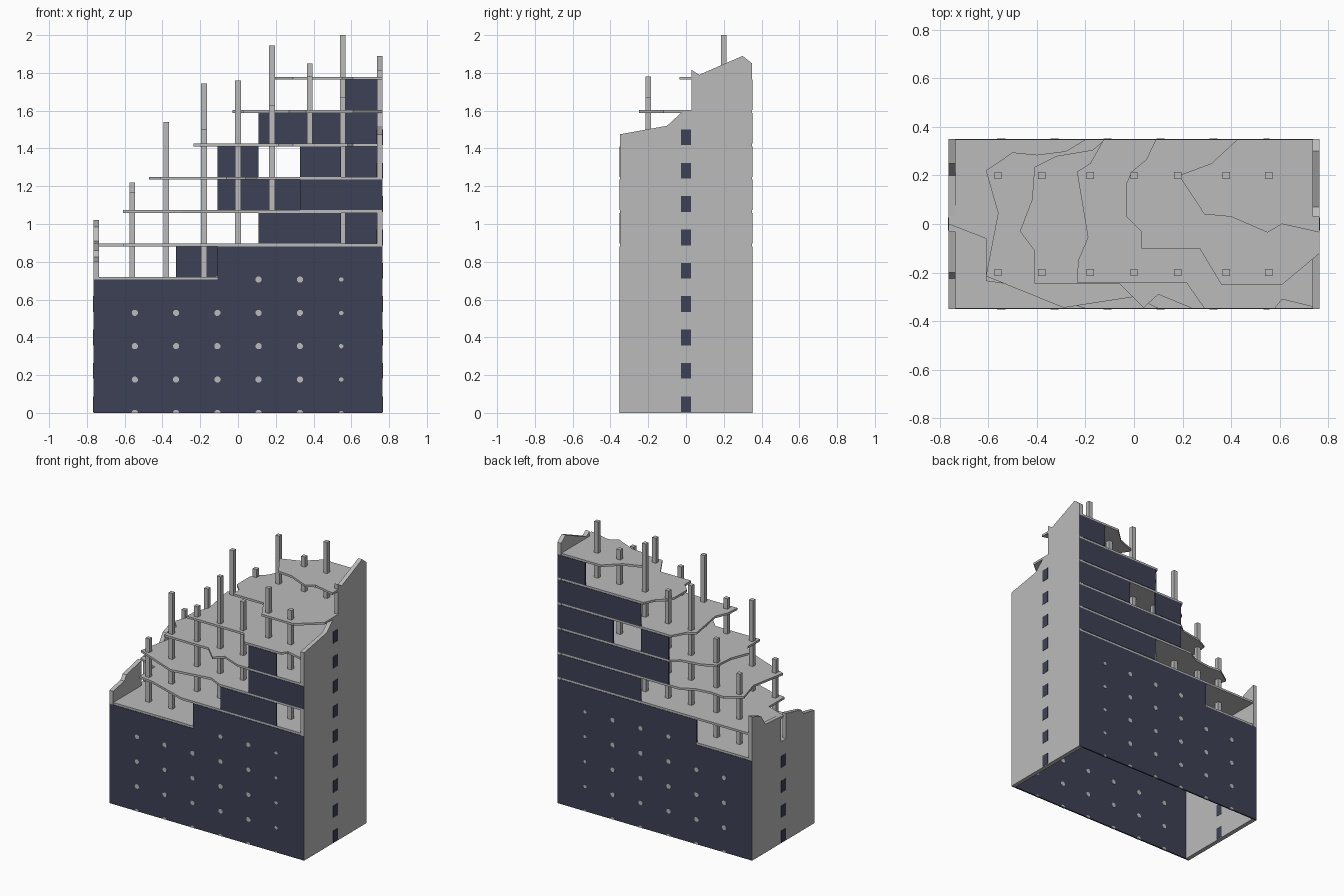
import bpy, bmesh, math
from mathutils import Vector

if "Cube" in bpy.data.objects:
    bpy.data.objects.remove(bpy.data.objects["Cube"])


def material(name, rgb):
    m = bpy.data.materials.new(name)
    m.diffuse_color = (*rgb, 1)
    m.use_nodes = True
    m.node_tree.nodes["Principled BSDF"].inputs["Base Color"].default_value = m.diffuse_color
    return m


CONCRETE = material("grey concrete", (0.5, 0.5, 0.5))
GLASS = material("dark blue glass", (0.047, 0.053, 0.090))


def prism(bm, points, direction):
    """Extrude a flat outline along a direction."""
    d = Vector(direction)
    low = [bm.verts.new(p) for p in points]
    high = [bm.verts.new(Vector(p) + d) for p in points]
    n = len(low)
    bm.faces.new(low)
    bm.faces.new(high[::-1])
    for i in range(n):
        j = (i + 1) % n
        bm.faces.new((low[i], low[j], high[j], high[i]))


def box(bm, x0, x1, y0, y1, z0, z1):
    prism(bm, [(x0, y0, z0), (x1, y0, z0), (x1, y1, z0), (x0, y1, z0)], (0, 0, z1 - z0))


def finish(bm, name, mat):
    bmesh.ops.recalc_face_normals(bm, faces=bm.faces)
    me = bpy.data.meshes.new(name)
    bm.to_mesh(me)
    bm.free()
    me.materials.append(mat)
    ob = bpy.data.objects.new(name, me)
    bpy.context.collection.objects.link(ob)
    return ob


STOREY, CELL, THICK = 0.1765, 0.218, 0.015
W, D = 0.765, 0.35


def floor_z(k):
    return 0.705 + k * STOREY


def cell_x(i):
    return max(-W + 0.002, min(W - 0.002, -W + i * W * 2 / 7))


# Broken floor slabs: free edge from the back round to the front or right side
broken_edges = [
    [(-W, 0.348), (-W, -0.348)],
    [(-W, 0.348), (-W, 0), (-0.61, -0.06), (-0.61, -0.235), (-0.5, -0.25), (-0.2, -0.348)],
    [(-0.2, 0.348), (-0.28, 0.3), (-0.4, 0.285), (-0.5, 0.295), (-0.61, 0.22), (-0.56, 0.045),
     (-0.61, -0.215), (-0.29, -0.345), (0, -0.3), (0.1, -0.348)],
    [(-0.12, 0.348), (-0.17, 0.305), (-0.32, 0.28), (-0.41, 0.235), (-0.42, 0.1), (-0.47, -0.03),
     (-0.41, -0.11), (-0.41, -0.245), (-0.06, -0.245), (0.04, -0.345), (0.1, -0.29), (0.24, -0.348)],
    [(-0.125, 0.348), (-0.18, 0.25), (-0.235, 0.215), (-0.19, -0.055), (-0.23, -0.15),
     (-0.235, -0.24), (0.215, -0.24), (0.29, -0.348), (0.58, -0.348), (0.61, -0.31), (W, -0.348)],
    [(0.09, 0.348), (0.05, 0.265), (-0.01, 0.215), (-0.03, 0.17), (-0.03, 0.03), (0.03, -0.03),
     (0.03, -0.1), (0.27, -0.1), (0.36, -0.25), (0.61, -0.25), (W, -0.12)],
    [(0.425, 0.348), (0.32, 0.25), (0.185, 0.2), (0.29, 0.04), (0.4, 0.03), (0.55, -0.035),
     (0.61, 0), (W, -0.035)],
]
for k, edge in enumerate(broken_edges):
    bm = bmesh.new()
    outline = list(edge)
    if outline[-1][0] < W:
        outline.append((W, -0.348))
    outline.append((W, 0.348))
    prism(bm, [(x, y, floor_z(k)) for x, y in outline], (0, 0, THICK))
    finish(bm, f"floor_slab_{k}", CONCRETE)

# Broken columns: x, front top, back top
bm = bmesh.new()
for x, front, back in [(-0.56, 1.17, 1.22), (-0.38, 1.54, 1.42), (-0.18, 1.5, 1.745),
                       (0, 1.76, 1.66), (0.18, 1.63, 1.945), (0.38, 1.78, 1.85), (0.555, 1.67, 2.0)]:
    for y, top in ((-0.2, front), (0.2, back)):
        box(bm, x - 0.015, x + 0.015, y - 0.015, y + 0.015, 0.71, top)
finish(bm, "columns", CONCRETE)

# End walls with broken tops
right_top = [(0.35, 1.85), (0.3, 1.89), (0.07, 1.79), (0.03, 1.815), (0.03, 1.6), (-0.03, 1.585),
             (-0.1, 1.52), (-0.35, 1.475)]
left_top = [(0.35, 1.02), (0.25, 0.985), (0.2, 0.91), (0.03, 0.9), (0.03, 0.71), (-0.03, 0.71),
            (-0.03, 0.9), (-0.2, 0.86), (-0.225, 0.825), (-0.35, 0.8)]
for name, x, top, count in (("right_end_wall", W - 0.03, right_top, 9), ("left_end_wall", -W, left_top, 4)):
    bm = bmesh.new()
    prism(bm, [(x, -D, 0), (x, D, 0)] + [(x, y, z) for y, z in top], (0.03, 0, 0))
    finish(bm, name, CONCRETE)
    # Narrow windows, showing on both wall faces
    bm = bmesh.new()
    for i in range(count):
        z = 0.005 + i * STOREY
        for px in (x, x + 0.03):
            box(bm, px - 0.002, px + 0.002, -0.026, 0.026, z, z + 0.083)
    finish(bm, name + "_windows", GLASS)

# Curtain walls: (first cell, end cell, bottom, top) for the front and back
base = floor_z(1)


def row(k, a, b):
    return (a, b, floor_z(k) + THICK, floor_z(k + 1))


facades = {
    "front": (-1, 3, [(0, 3, 0, floor_z(0)), (3, 7, 0, base), row(1, 4, 6), row(2, 5, 7), row(3, 5, 6)]),
    "back": (1, 2, [(0, 2, 0, floor_z(0)), (2, 7, 0, base), row(1, 4, 7), row(2, 3, 7), row(3, 3, 4),
                    row(3, 5, 7), row(4, 4, 7), row(5, 6, 7)]),
}
for name, (side, step, panels) in facades.items():
    bm = bmesh.new()
    y0, y1 = sorted((side * 0.341, side * 0.351))
    for a, b, z0, z1 in panels:
        box(bm, cell_x(a), cell_x(b), y0, y1, z0, z1)
    finish(bm, name + "_glazing", GLASS)
    # Octagonal joint plates where panes meet
    bm = bmesh.new()
    for i in range(1, 7):
        r = 0.012 if i == 6 else 0.017
        for k in range(5):
            if k == 4 and i <= step:
                continue
            ring = []
            for t in range(8):
                a = math.pi / 8 + t * math.pi / 4
                z = max(0, k * STOREY + r * math.sin(a))
                ring.append((cell_x(i) + r * math.cos(a), side * 0.339, z))
            if k == 0:  # half plates along the ground
                ring = [p for p in ring if p[2] > 0] + [(cell_x(i) - r, side * 0.339, 0), (cell_x(i) + r, side * 0.339, 0)]
            prism(bm, ring, (0, side * 0.014, 0))
    finish(bm, name + "_joint_plates", CONCRETE)
